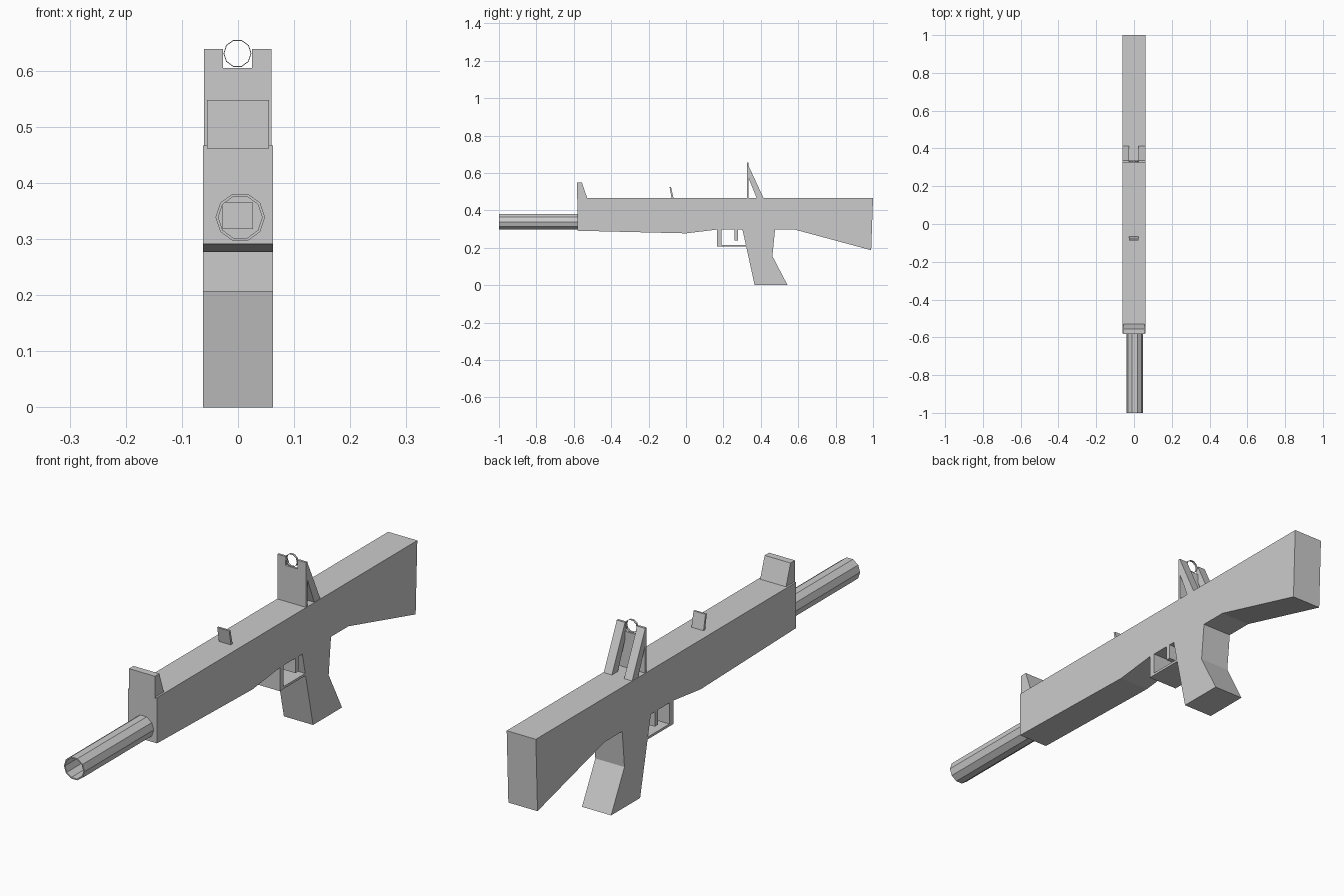
import bpy, bmesh, math

if "Cube" in bpy.data.objects:
    bpy.data.objects.remove(bpy.data.objects["Cube"])


def extrude(name, pts, x0, x1):
    """Closed (y, z) profile extruded from x0 to x1."""
    bm = bmesh.new()
    face = bm.faces.new([bm.verts.new((x0, y, z)) for y, z in pts])
    ext = bmesh.ops.extrude_face_region(bm, geom=[face])
    verts = [g for g in ext["geom"] if isinstance(g, bmesh.types.BMVert)]
    bmesh.ops.translate(bm, verts=verts, vec=(x1 - x0, 0, 0))
    return finish(name, bm)


def tube(name, x, z, y0, y1, r_out, r_in, sides=10):
    """Hollow faceted tube running along y."""
    bm = bmesh.new()
    rings = []
    for r, y in ((r_out, y0), (r_out, y1), (r_in, y1), (r_in, y0)):
        rings.append([bm.verts.new((x + r * math.cos(a), y, z + r * math.sin(a)))
                      for a in (2 * math.pi * i / sides for i in range(sides))])
    for k in range(4):
        a, b = rings[k], rings[(k + 1) % 4]
        for i in range(sides):
            j = (i + 1) % sides
            bm.faces.new((a[i], a[j], b[j], b[i]))
    return finish(name, bm)


def finish(name, bm):
    bmesh.ops.recalc_face_normals(bm, faces=bm.faces)
    mesh = bpy.data.meshes.new(name)
    bm.to_mesh(mesh)
    bm.free()
    obj = bpy.data.objects.new(name, mesh)
    bpy.context.collection.objects.link(obj)
    return obj


def box(name, x0, x1, y0, y1, z0, z1):
    return extrude(name, [(y0, z0), (y1, z0), (y1, z1), (y0, z1)], x0, x1)


W = 0.062    # half width of the body
TOP = 0.467  # top of the body

# Body, grip and stock in one silhouette
extrude("body", [(-0.58, TOP), (-0.58, 0.291), (0.0, 0.277), (0.165, 0.297),
                 (0.302, 0.297), (0.367, 0.0), (0.543, 0.0), (0.462, 0.155),
                 (0.476, 0.297), (0.582, 0.297), (0.99, 0.187), (1.0, TOP)], -W, W)

# Barrel and the square plug seen down its bore
tube("barrel", 0.004, 0.339, -1.0, -0.578, 0.044, 0.039)
box("bore_plug", -0.028, 0.027, -0.59, -0.578, 0.318, 0.365)

# Front sight block and small leaning leaf
extrude("front_sight", [(-0.583, TOP - 0.005), (-0.583, 0.548), (-0.556, 0.548),
                        (-0.527, TOP - 0.005)], -0.055, 0.055)
extrude("middle_leaf", [(-0.077, TOP - 0.002), (-0.088, 0.525), (-0.08, 0.525),
                        (-0.067, TOP - 0.002)], -0.027, 0.024)

# Rear sight: notched plate, two slanted braces and an aperture ring
box("rear_sight_plate", -0.061, 0.06, 0.326, 0.335, TOP - 0.002, 0.605)
for side, x0, x1 in (("left", -0.061, -0.027), ("right", 0.025, 0.06)):
    box("rear_sight_ear_" + side, x0, x1, 0.326, 0.335, 0.605, 0.639)
    extrude("rear_sight_brace_" + side, [(0.334, 0.639), (0.334, 0.575),
            (0.378, TOP - 0.002), (0.415, TOP - 0.002)], x0, x1)
tube("rear_sight_ring", -0.001, 0.631, 0.325, 0.334, 0.025, 0.0235)

# Trigger guard and trigger
extrude("trigger_guard", [(0.165, 0.297), (0.165, 0.207), (0.322, 0.207),
                          (0.32, 0.216), (0.189, 0.216), (0.189, 0.297)], -W, W)
box("trigger", -W, W, 0.26, 0.278, 0.24, 0.298)
